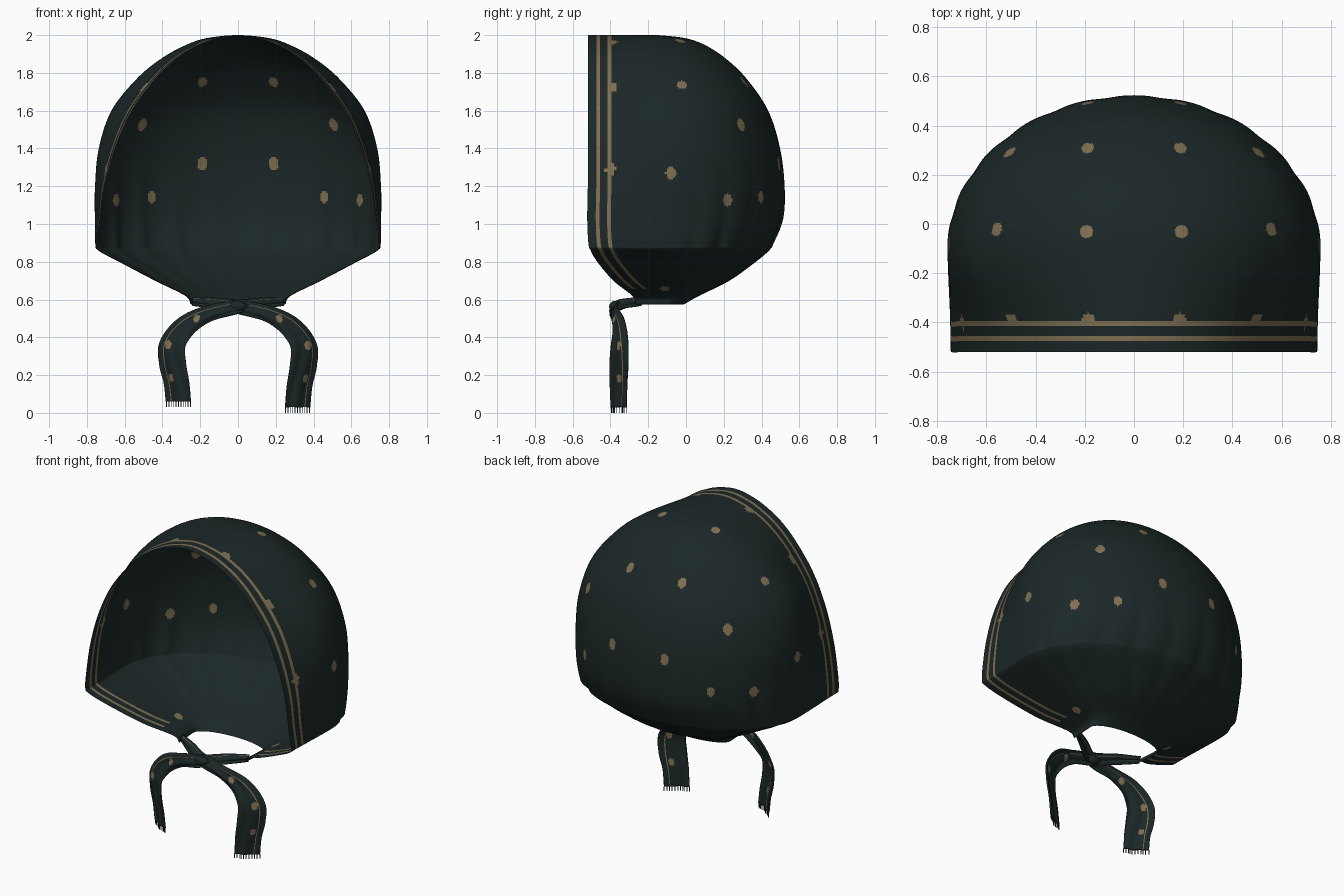
import bpy, bmesh, math
from mathutils import Vector, kdtree

if "Cube" in bpy.data.objects:
    bpy.data.objects.remove(bpy.data.objects["Cube"])

def material(name, rgb):
    m = bpy.data.materials.new(name)
    m.diffuse_color = (*rgb, 1)
    m.use_nodes = True
    m.node_tree.nodes["Principled BSDF"].inputs["Base Color"].default_value = m.diffuse_color
    return m

GREEN = material("dark green cloth", (0.0115, 0.0205, 0.0205))
TAN = material("tan print", (0.215, 0.160, 0.085))

def spline(rows, t):
    """Catmull-Rom through rows of numbers, t from 0 to 1 (first row is a phantom)."""
    n = len(rows) - 2
    i = min(int(t * n), n - 1)
    f = t * n - i
    a, b, c = rows[i], rows[i + 1], rows[i + 2]
    d = rows[i + 3] if i + 3 < len(rows) else [2 * q - p for p, q in zip(b, c)]
    return [0.5 * (2 * q + (r - p) * f + (2 * p - 5 * q + 4 * r - s) * f * f
            + (3 * q - p - 3 * r + s) * f ** 3) for p, q, r, s in zip(a, b, c, d)]

def sheet(name, grid, tan_columns, dots, radius, stripe_end=0):
    """Grid of points to a smooth cloth sheet with printed columns and oval dots."""
    nc = len(grid[0])
    verts = [p for row in grid for p in row]
    faces, tan = [], []
    for r in range(len(grid) - 1):
        for c in range(nc - 1):
            k = r * nc + c
            faces.append((k, k + 1, k + nc + 1, k + nc))
            tan.append(c in tan_columns and verts[k][2] > stripe_end)
    mesh = bpy.data.meshes.new(name)
    mesh.from_pydata(verts, [], faces)
    mesh.materials.append(GREEN)
    mesh.materials.append(TAN)
    squash = Vector((1, 1, .78))
    tree = kdtree.KDTree(len(faces))
    for p in mesh.polygons:
        tree.insert(p.center * squash, p.index)
        p.use_smooth = True
    tree.balance()
    for d in dots:
        centre = tree.find(Vector(d) * squash)[0]
        for _, i, _ in tree.find_range(centre, radius):
            tan[i] = True
    for p in mesh.polygons:
        p.material_index = int(tan[p.index])
    bm = bmesh.new()
    bm.from_mesh(mesh)
    bmesh.ops.remove_doubles(bm, verts=bm.verts, dist=0.00005)
    bmesh.ops.recalc_face_normals(bm, faces=bm.faces)
    bm.to_mesh(mesh)
    bm.free()
    ob = bpy.data.objects.new(name, mesh)
    bpy.context.collection.objects.link(ob)
    return ob

# Bonnet levels: z, widest half width, front edge half width, front y, back y
LEVELS = [
    (1.985, -.16, -.10, -.52, -.01),
    (2.0, 0, 0, -.52, -.15),
    (1.985, .16, .10, -.52, -.01),
    (1.95, .27, .20, -.52, .095),
    (1.88, .40, .32, -.52, .205),
    (1.77, .535, .435, -.52, .32),
    (1.60, .67, .56, -.52, .435),
    (1.40, .737, .65, -.52, .498),
    (1.20, .757, .705, -.52, .522),
    (1.03, .758, .73, -.523, .515),
    (.90, .756, .745, -.517, .465),
    (.86, .74, .73, -.505, .44),
    (.80, .63, .62, -.47, .37),
    (.70, .44, .43, -.385, .23),
    (.62, .28, .27, -.285, .07),
    (.575, .25, .24, -.265, -.01),
]
# Distances from the front edge; the tan stripes fall between exact columns
EDGE = [0, .0225, .045, .055, .065, .085, .105, .115, .125]
EDGE += [.125 + .295 * i / 22 for i in range(1, 23)]
ARC = 120
ROWS = 290
GROOVES = [(14, .012), (30, .02), (47, .02), (64, .02), (81, .018)]

def bonnet_row(t):
    z, w, xf, yf, yb = spline(LEVELS, t)
    y0 = min(-.1, yb - .06)
    length = y0 - yf
    half = []
    for d in EDGE:
        # stripes keep their width, the rest stretches
        band = min(.125, length * .6)
        if d <= .125:
            y = d * band / .125
        else:
            y = band + (d - .125) / .295 * (length - band)
        f = y / length
        half.append((xf + (w - xf) * f * f * (3 - 2 * f), yf + y, z))
    # gathers and folds that fade out upward
    fade = max(0, min(1, (1.35 - z) / .45)) * max(0, min(1, (z - .58) / .1))
    for i in range(1, ARC + 1):
        a = math.pi / 2 * i / ARC
        k = 1
        for deg, depth in GROOVES:
            k -= fade * depth * math.exp(-((math.degrees(a) - deg) / 4) ** 2)
        half.append((w * math.cos(a) * k, y0 + (yb - y0) * math.sin(a) * k, z))
    return half + [(-x, y, zz) for x, y, zz in reversed(half[:-1])]

half_dots = [
    (.19, .315, 1.76), (.505, .295, 1.53), (.185, .485, 1.32), (.455, .39, 1.14),
    (.625, .21, 1.13), (.195, -.03, 1.97), (.56, -.02, 1.745), (.74, -.08, 1.27),
    (.70, -.395, 1.29), (.51, -.39, 1.73), (.19, -.39, 1.98), (.35, -.11, .67),
]
dots = [(s * x, y, z) for x, y, z in half_dots for s in (1, -1)]
grid = [bonnet_row(r / ROWS) for r in range(ROWS + 1)]
last = len(grid[0]) - 2
stripes = {2, 3, 6, 7}
stripes |= {last - c for c in stripes}
sheet("bonnet", grid, stripes, dots, .027, .66)

# Tie ribbon path: x, y, z, half width, width direction
TIE = [
    (-.30, -.20, .60, .02, 0, 0, 1),
    (-.24, -.24, .59, .02, 0, .3, 1),
    (-.12, -.31, .58, .034, 0, .8, 1),
    (0, -.37, .56, .04, 0, .6, 1),
    (.15, -.385, .525, .042, .2, .2, 1),
    (.27, -.37, .46, .06, .6, .4, .7),
    (.345, -.365, .36, .08, .86, .52, .1),
    (.345, -.365, .25, .083, .84, .54, -.05),
    (.325, -.365, .14, .078, .83, .54, 0),
    (.315, -.365, .03, .076, .83, .54, 0),
]

def tie(name, side, lift):
    grid = []
    for r in range(141):
        t = r / 140
        x, y, z, h, *d = spline(TIE, t)
        d = Vector(d).normalized()
        y += -.018 * math.exp(-(x / .12) ** 2) * (side < 0)
        z += lift * t ** 4
        row = []
        for c in range(31):
            s = c / 15 - 1
            p = Vector((x, y, z)) + d * (s * h)
            p.y += .012 * s * s - .004 * math.sin(s * 6 + t * 9)
            row.append((p.x * side, p.y, p.z))
        grid.append(row)
    marks = [(side * .37, -.36, .36), (side * .36, -.36, .18), (side * .22, -.38, .5)]
    ob = sheet(name, grid, {23}, marks, .018)
    m = ob.modifiers.new("thickness", "SOLIDIFY")
    m.thickness = .01
    m.offset = 0
    # fringe threads along the cut end
    bm = bmesh.new()
    for c in range(0, 31, 3):
        p = Vector(grid[-1][c])
        cube = bmesh.ops.create_cube(bm, size=1)["verts"]
        for v in cube:
            v.co = Vector((v.co.x * .004, v.co.y * .004, v.co.z * .03)) + p - Vector((0, 0, .015))
    mesh = bpy.data.meshes.new(name + "_fringe")
    bm.to_mesh(mesh)
    bm.free()
    mesh.materials.append(GREEN)
    bpy.context.collection.objects.link(bpy.data.objects.new(name + "_fringe", mesh))

tie("right_tie", 1, 0)
tie("left_tie", -1, .03)

# Knot where the ties cross
bpy.ops.mesh.primitive_uv_sphere_add(segments=24, ring_count=12, location=(0, -.375, .563))
knot = bpy.context.object
knot.name = "knot"
knot.scale = (.045, .032, .03)
knot.data.materials.append(GREEN)
bpy.ops.object.shade_smooth()
